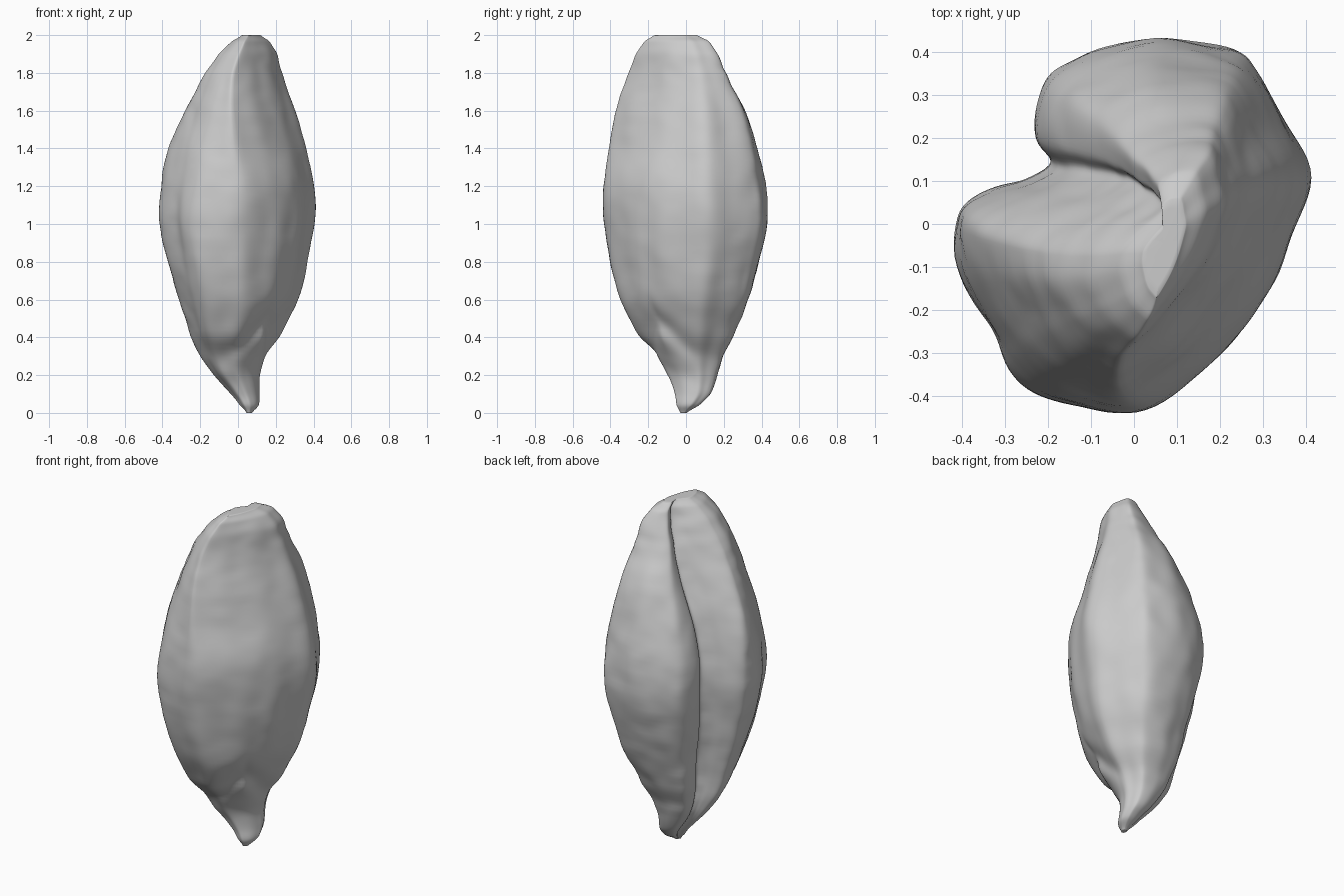
import bpy
import bmesh
import math
from mathutils import Vector, noise

cube = bpy.data.objects.get("Cube")
if cube:
    bpy.data.objects.remove(cube)

AROUND = 6    # subdivisions between section points
RINGS = 100   # rings from tip to crown
CREASE = Vector((-.2, .145))

# Mid-height cross-section: two lobes, a crease and a broad back
section = [(-.41, 0), (-.39, .05), (-.32, .085), (-.25, .105), (-.19, .145), (-.225, .2),
           (-.22, .29), (-.18, .36), (-.08, .41), (.05, .435), (.22, .415), (.29, .36),
           (.35, .25), (.41, .13), (.38, 0), (.33, -.13), (.26, -.24), (.16, -.34),
           (.03, -.43), (-.1, -.43), (-.22, -.41), (-.29, -.34), (-.33, -.25), (-.4, -.12)]

# Height, then the x and y limits of the body at that height
limits = [(0, .045, .075, -.03, .005), (.04, .01, .11, -.05, .07),
          (.1, -.04, .115, -.06, .13), (.2, -.13, .12, -.1, .165),
          (.3, -.2, .16, -.16, .2), (.4, -.25, .22, -.25, .25),
          (.6, -.31, .31, -.35, .33), (.8, -.375, .37, -.4, .385),
          (1, -.41, .405, -.43, .43), (1.2, -.405, .4, -.435, .42),
          (1.4, -.365, .355, -.41, .375), (1.6, -.28, .3, -.375, .31),
          (1.8, -.175, .235, -.31, .215), (1.9, -.1, .21, -.27, .17),
          (1.97, -.03, .165, -.22, .12), (2, .02, .12, -.17, .06)]


def spline(a, b, c, d, t):
    """Catmull-Rom point between b and c."""
    return b + (c - a) * t / 2 + (a * 2 - b * 5 + c * 4 - d) * t * t / 2 \
        + (b * 3 - a - c * 3 + d) * t ** 3 / 2


def smooth_loop(points):
    pts = [Vector(p) for p in points]
    n = len(pts)
    return [spline(pts[i - 1], pts[i], pts[(i + 1) % n], pts[(i + 2) % n], j / AROUND)
            for i in range(n) for j in range(AROUND)]


def limits_at(z):
    i = max(k for k in range(len(limits) - 1) if limits[k][0] <= z)
    rows = [limits[max(0, min(len(limits) - 1, i + k))] for k in (-1, 0, 1, 2)]
    t = (z - rows[1][0]) / (rows[2][0] - rows[1][0])
    return [spline(*[r[c] for r in rows], t) for c in range(1, 5)]


def ramp(z, start, end):
    t = max(0, min(1, (z - start) / (end - start)))
    return t * t * (3 - 2 * t)


def ring(z, loop):
    """Flatten the section toward the crown, drift the crease, then fit the limits."""
    top = ramp(z, 1.1, 2)
    bottom = 1 - ramp(z, .1, .5)
    pts = []
    for p in loop:
        near = math.exp(-(p - CREASE).length_squared / .07)
        lip = math.exp(-(p - CREASE).length_squared / .012)
        depth = (p.y - p.x) * math.sqrt(.5) + .07 * bottom * lip - .07 * top * near
        width = (p.x + p.y) * math.sqrt(.5)
        # Trim the right-hand corner toward the crown
        width -= .8 * ramp(z, 1, 1.75) * min(0, width + .28)
        width += .23 * top * near
        depth *= 1 - .38 * top
        pts.append((width - depth, width + depth))
    xs, ys = zip(*pts)
    x0, x1, y0, y1 = limits_at(z)
    out = []
    for x, y in pts:
        px = x0 + (x - min(xs)) / (max(xs) - min(xs)) * (x1 - x0)
        py = y0 + (y - min(ys)) / (max(ys) - min(ys)) * (y1 - y0)
        out.append(Vector((px, py, z)))
    return out


def relief(p, centre):
    """Arched groove above the germ plus fine wrinkles."""
    out = (p - centre).normalized()
    back = max(0, (out.x - out.y) * math.sqrt(.5))
    across = (p.x + p.y) * math.sqrt(.5)
    arch = (p.z - .5 + 1.1 * abs(across)) / .08
    groove = -.03 * back * math.exp(-arch * arch)
    fade = ramp(p.z, 0, .3) * (1 - ramp(p.z, 1.9, 2))
    wrinkle = .011 * fade * noise.noise(Vector((p.x * 7, p.y * 7, p.z * 4)))
    ripple = .007 if back == 0 else .004
    wrinkle += ripple * fade * noise.noise(Vector((p.x * 10, p.y * 10, p.z * 18)))
    return p + out * (groove + wrinkle)


# Grain body
bm = bmesh.new()
loop = smooth_loop(section)
rings = []
for i in range(RINGS + 1):
    z = 1 - math.cos(math.pi * i / RINGS)
    pts = ring(min(z, 1.9999), loop)
    centre = sum(pts, Vector()) / len(pts)
    rings.append([bm.verts.new(relief(p, centre)) for p in pts])
count = len(loop)
for low, high in zip(rings, rings[1:]):
    for j in range(count):
        k = (j + 1) % count
        bm.faces.new((low[j], low[k], high[k], high[j]))
for end in (rings[0], rings[-1]):
    cap = bm.faces.new(end)
    bmesh.ops.poke(bm, faces=[cap])
bmesh.ops.recalc_face_normals(bm, faces=bm.faces)

mesh = bpy.data.meshes.new("grain_body")
bm.to_mesh(mesh)
bm.free()
grain = bpy.data.objects.new("grain_body", mesh)
bpy.context.collection.objects.link(grain)

# Soften the rim of the crown and the lips of the crease
soften = grain.modifiers.new("soften", "SMOOTH")
soften.factor = .5
soften.iterations = 4

# Plain grey husk
husk = bpy.data.materials.new("husk_grey")
husk.use_nodes = True
colour = (.6, .6, .6, 1)
husk.diffuse_color = colour
husk.node_tree.nodes["Principled BSDF"].inputs["Base Color"].default_value = colour
mesh.materials.append(husk)

bpy.context.view_layer.objects.active = grain
grain.select_set(True)
bpy.ops.object.shade_smooth_by_angle(angle=math.radians(60))
